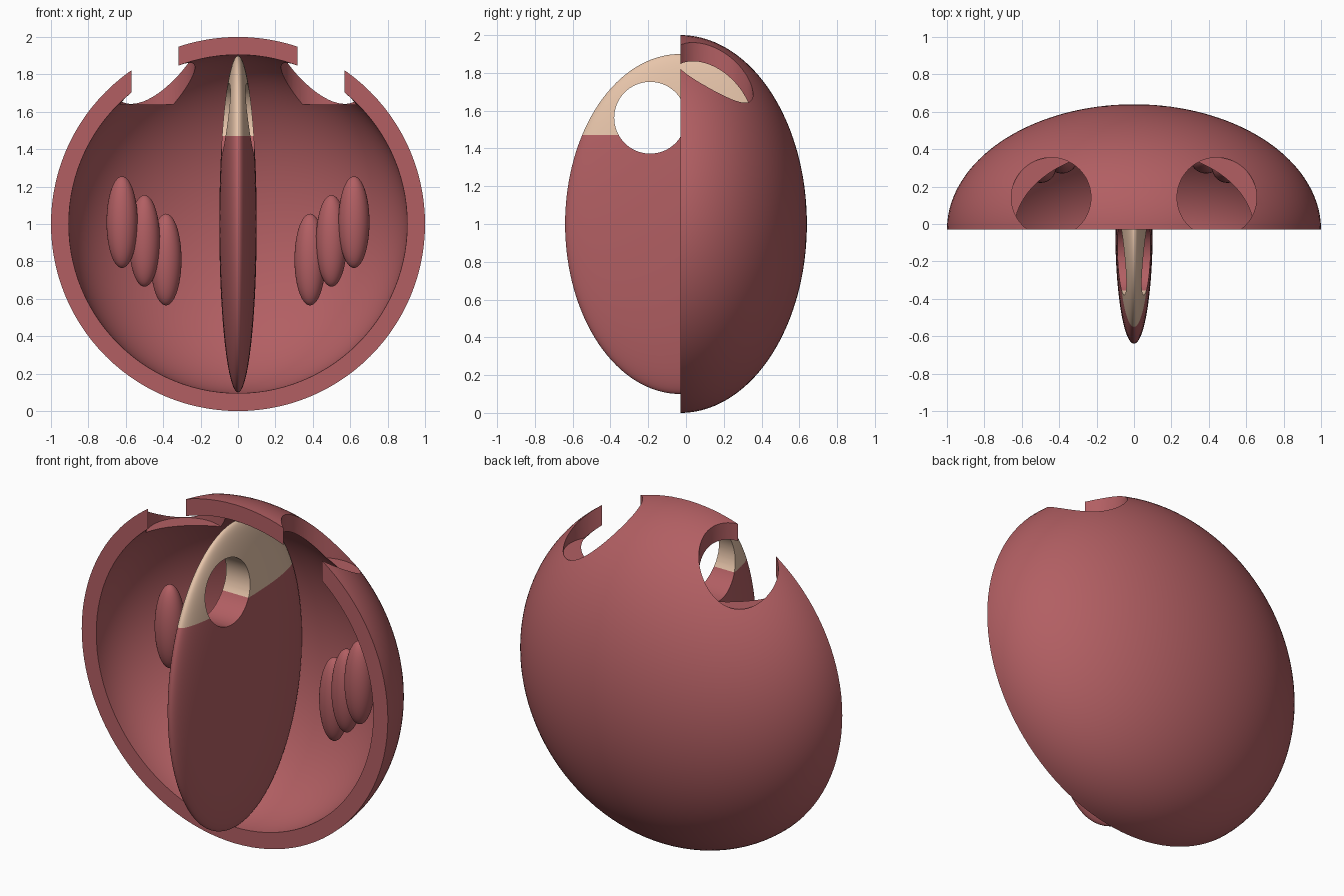
import bpy, bmesh, math
from mathutils import Matrix, Vector

cube = bpy.data.objects.get("Cube")
if cube:
    bpy.data.objects.remove(cube, do_unlink=True)

RIM_Y = -0.03   # plane of the open front
CENTRE = Vector((0, RIM_Y, 1))


def make_material(name, rgb):
    mat = bpy.data.materials.new(name)
    mat.use_nodes = True
    mat.diffuse_color = (*rgb, 1)
    mat.node_tree.nodes["Principled BSDF"].inputs["Base Color"].default_value = (*rgb, 1)
    return mat


red = make_material("muted_red", (0.445, 0.114, 0.124))
cream = make_material("cream", (0.83, 0.578, 0.418))


def add_object(name, bm, *mats):
    bmesh.ops.recalc_face_normals(bm, faces=bm.faces)
    mesh = bpy.data.meshes.new(name)
    bm.to_mesh(mesh)
    bm.free()
    for mat in mats:
        mesh.materials.append(mat)
    obj = bpy.data.objects.new(name, mesh)
    bpy.context.collection.objects.link(obj)
    return obj


def ellipsoid(centre, radii, segments=48, rings=32):
    bm = bmesh.new()
    matrix = Matrix.Translation(centre) @ Matrix.Diagonal((*radii, 1))
    bmesh.ops.create_uvsphere(bm, u_segments=segments, v_segments=rings, radius=1, matrix=matrix)
    return bm


def cylinder_cutter(name, centre, radius, depth, turn=0):
    bm = bmesh.new()
    matrix = Matrix.Translation(centre) @ Matrix.Rotation(turn, 4, "Y")
    bmesh.ops.create_cone(bm, cap_ends=True, segments=72, radius1=radius, radius2=radius,
                          depth=depth, matrix=matrix)
    obj = add_object(name, bm, red)
    obj.hide_render = True
    return obj


def cut(obj, cutters):
    """Subtract the cutters, bake the result and delete the cutters."""
    for cutter in cutters:
        mod = obj.modifiers.new("cut", "BOOLEAN")
        mod.operation = "DIFFERENCE"
        mod.solver = "EXACT"
        mod.object = cutter
    bpy.context.view_layer.update()
    graph = bpy.context.evaluated_depsgraph_get()
    baked = bpy.data.meshes.new_from_object(obj.evaluated_get(graph))
    obj.modifiers.clear()
    obj.data = baked
    for cutter in cutters:
        bpy.data.objects.remove(cutter, do_unlink=True)


def smooth(obj):
    bpy.ops.object.select_all(action="DESELECT")
    obj.select_set(True)
    bpy.context.view_layer.objects.active = obj
    bpy.ops.object.shade_smooth_by_angle(angle=math.radians(35))


# Half shell: a thick quarter arc turned about the front-to-back axis
bm = bmesh.new()
steps = 40
angles = [math.pi / 2 * i / steps for i in range(steps + 1)]
profile = [(math.cos(a), 0.67 * math.sin(a)) for a in angles]
profile += [(0.905 * r, 0.905 * d) for r, d in reversed(profile)]
verts = [bm.verts.new(CENTRE + Vector((r, d, 0))) for r, d in profile]
edges = [bm.edges.new((a, b)) for a, b in zip(verts, verts[1:] + verts[:1])]
axis_edge = edges.pop(steps)  # the edge lying on the axis is not turned
bm.edges.remove(axis_edge)
bmesh.ops.spin(bm, geom=verts + [edges[-1]] + edges[:-1], cent=CENTRE, axis=(0, 1, 0),
               angle=2 * math.pi, steps=112)
bmesh.ops.remove_doubles(bm, verts=bm.verts, dist=0.0002)
shell = add_object("half_shell", bm, red)

# Two upright round openings in the top, with flat floors
cut(shell, [cylinder_cutter("opening_cutter", (s * 0.443, 0.142, 1.94), 0.213, 0.6)
            for s in (-1, 1)])
smooth(shell)

# Thin central partition with a round hole through it
partition = add_object("partition", ellipsoid(CENTRE, (0.1, 0.61, 0.9), 96, 64), red, cream)
cut(partition, [cylinder_cutter("hole_cutter", (0, -0.19, 1.5625), 0.19, 0.6, math.pi / 2)])

# Cream upper part of the partition
TIP_Z = 1.47
bm = bmesh.new()
bm.from_mesh(partition.data)
bmesh.ops.bisect_plane(bm, geom=bm.verts[:] + bm.edges[:] + bm.faces[:],
                       plane_co=(0, 0, TIP_Z), plane_no=(0, 0, 1))
for face in bm.faces:
    face.material_index = int(face.calc_center_median().z > TIP_Z)
bm.to_mesh(partition.data)
bm.free()
smooth(partition)

# Three stepped lobes on each side
lobes = (("outer", 0.62, 0.25, 1.01), ("middle", 0.5, 0.3, 0.91), ("inner", 0.385, 0.35, 0.81))
for side, s in (("left", 1), ("right", -1)):
    for label, x, y, z in lobes:
        lobe = add_object(f"{side}_{label}_lobe", ellipsoid((s * x, y, z), (0.083, 0.08, 0.245)), red)
        smooth(lobe)
